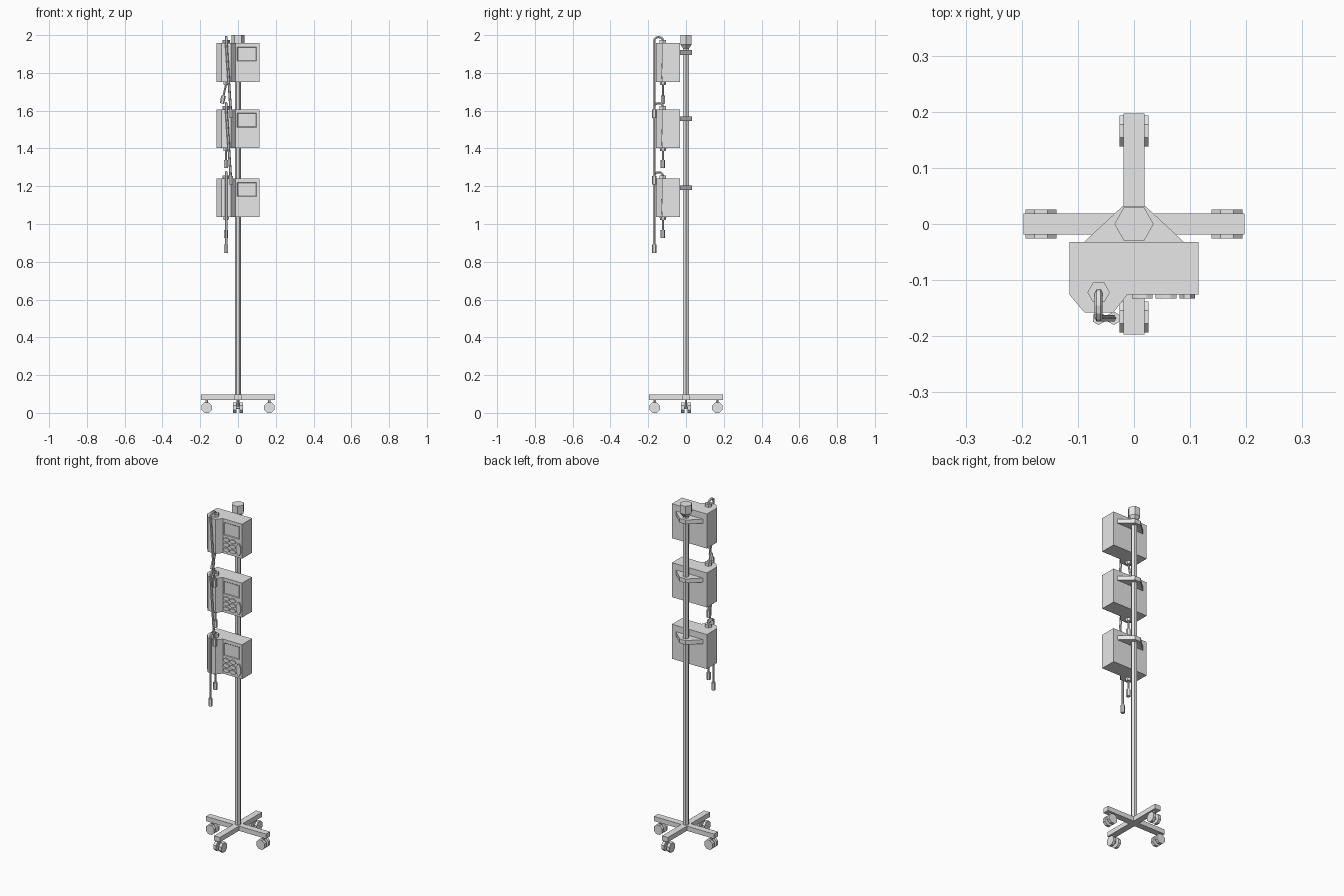
import bpy, bmesh, math
from mathutils import Vector

cube = bpy.data.objects.get("Cube")
if cube:
    bpy.data.objects.remove(cube, do_unlink=True)

GREY = (0.8, 0.8, 0.8, 1)
grey = bpy.data.materials.new("light grey")
grey.use_nodes = True
grey.diffuse_color = GREY
grey.node_tree.nodes["Principled BSDF"].inputs["Base Color"].default_value = GREY


def finish(name, bm):
    """Turn a bmesh into a grey, flat-shaded object."""
    bmesh.ops.recalc_face_normals(bm, faces=bm.faces)
    mesh = bpy.data.meshes.new(name)
    bm.to_mesh(mesh)
    bm.free()
    mesh.materials.append(grey)
    obj = bpy.data.objects.new(name, mesh)
    bpy.context.collection.objects.link(obj)
    return obj


def box(name, low, high):
    bm = bmesh.new()
    bmesh.ops.create_cube(bm, size=1)
    low, high = Vector(low), Vector(high)
    for v in bm.verts:
        v.co = (low + high) / 2 + v.co * (high - low)
    return finish(name, bm)


def prism(name, outline, z0, z1):
    """Extrude an outline in x and y from z0 to z1."""
    bm = bmesh.new()
    face = bm.faces.new([bm.verts.new((x, y, z0)) for x, y in outline])
    top = bmesh.ops.extrude_face_region(bm, geom=[face])["geom"]
    verts = [g for g in top if isinstance(g, bmesh.types.BMVert)]
    bmesh.ops.translate(bm, vec=(0, 0, z1 - z0), verts=verts)
    return finish(name, bm)


def rod(name, a, b, r0, r1=None, sides=6, turn=0.0):
    """Straight or tapered rod between two points."""
    a, b = Vector(a), Vector(b)
    bm = bmesh.new()
    bmesh.ops.create_cone(bm, cap_ends=True, segments=sides, radius1=r0,
                          radius2=r0 if r1 is None else r1, depth=(b - a).length)
    # first vertex on local x, plus an optional turn
    first = next(v for v in bm.verts if v.co.z < 0).co
    spin = turn - math.atan2(first.y, first.x)
    c, s = math.cos(spin), math.sin(spin)
    rot = Vector((0, 0, 1)).rotation_difference(b - a)
    for v in bm.verts:
        x, y, z = v.co
        v.co = (a + b) / 2 + rot @ Vector((c * x - s * y, s * x + c * y, z))
    return finish(name, bm)


def cable(name, points, radius):
    data = bpy.data.curves.new(name, "CURVE")
    data.dimensions = "3D"
    data.bevel_depth = radius
    data.bevel_resolution = 1
    data.use_fill_caps = True
    spline = data.splines.new("POLY")
    spline.use_smooth = False
    spline.points.add(len(points) - 1)
    for p, co in zip(spline.points, points):
        p.co = (*co, 1)
    data.materials.append(grey)
    bpy.context.collection.objects.link(bpy.data.objects.new(name, data))


# Base: crossed legs with a twin-wheel caster under each end
LEG, HALF = 0.197, 0.019
box("base_leg_across", (-LEG, -HALF, 0.069), (LEG, HALF, 0.097))
box("base_leg_along", (-HALF, -LEG, 0.069), (HALF, LEG, 0.097))
for i in range(4):
    angle = i * math.pi / 2
    out = Vector((round(math.cos(angle)), round(math.sin(angle)), 0))
    side = Vector((-out.y, out.x, 0))
    hub = out * 0.166 + Vector((0, 0, 0.028))
    rod(f"caster_stem_{i}", hub, hub + Vector((0, 0, 0.045)), 0.007)
    rod(f"caster_axle_{i}", hub - side * 0.012, hub + side * 0.012, 0.008)
    for s in (-1, 1):
        rod(f"caster_wheel_{i}_{s}", hub + side * s * 0.009, hub + side * s * 0.026,
            0.03, sides=8, turn=math.pi / 8)

# Pole and its flared cap
rod("pole", (0, 0, 0.075), (0, 0, 1.94), 0.017)
rod("pole_cap_neck", (0, 0, 1.93), (0, 0, 1.95), 0.018, 0.035)
rod("pole_cap", (0, 0, 1.95), (0, 0, 2.0), 0.035)

# Pump housing outline with its raised door on the right, and the pole clamp outline
HOUSING = [(-0.115, -0.032), (-0.115, -0.126), (-0.088, -0.158), (-0.037, -0.158),
           (-0.012, -0.126), (0.115, -0.126), (0.115, -0.032)]
CLAMP = [(-0.09, -0.033), (0.09, -0.033), (0.02, 0.032), (-0.02, 0.032)]
TX, TY, FY = -0.063, -0.122, -0.168


def pump(n, top, line_end, outlet_x, outlet_z):
    bottom = top - 0.205
    body = prism(f"pump_housing_{n}", HOUSING, bottom, top)

    # Shallow recessed screen with sloped walls
    cutter = box("screen_cutter", (-0.006, -0.128, top - 0.097), (0.099, -0.123, top - 0.018))
    cutter.hide_render = True
    middle = Vector((0.0465, 0, top - 0.0575))
    for v in cutter.data.vertices:
        if v.co.y > -0.125:
            v.co.x -= math.copysign(0.005, v.co.x - middle.x)
            v.co.z -= math.copysign(0.005, v.co.z - middle.z)
    cut = body.modifiers.new("screen", "BOOLEAN")
    cut.operation, cut.object, cut.solver = "DIFFERENCE", cutter, "EXACT"
    bpy.context.view_layer.objects.active = body
    bpy.ops.object.modifier_apply(modifier=cut.name)
    bpy.data.objects.remove(cutter, do_unlink=True)

    # Keypad: two columns of keys and one tall key, all straight-sided
    keys = [(x, top - z, 0.02, 0.012) for x in (0.0145, 0.057) for z in (0.119, 0.149, 0.179)]
    keys.append((0.095, top - 0.155, 0.015, 0.038))
    for k, (x, z, w, h) in enumerate(keys):
        key = rod(f"key_{n}_{k}", (0, 0, 0), (0, -0.009, 0), 1, sides=8, turn=math.pi / 8)
        for v in key.data.vertices:
            v.co = (x + v.co.x * w, -0.124 + v.co.y, z + v.co.z * h)

    # Pole clamp
    prism(f"pole_clamp_{n}", CLAMP, top - 0.062, top - 0.037)

    # Tube sockets above and below
    rod(f"upper_socket_{n}", (TX, TY, top - 0.01), (TX, TY, top + 0.017), 0.02)
    rod(f"lower_socket_{n}", (TX, TY, bottom + 0.01), (TX, TY, bottom - 0.016), 0.02, 0.014)

    # Feed line looping over the front and hanging to its connector
    end = Vector(line_end)
    arch = [Vector((TX, TY, top + 0.008))]
    for i in range(7):
        a = math.pi * i / 6
        arch.append(Vector((TX, (TY + FY) / 2 + 0.023 * math.cos(a),
                            top + 0.014 + 0.019 * math.sin(a))))
    cable(f"feed_line_{n}", arch + [end], 0.007)
    rod(f"feed_connector_{n}", end + Vector((0, 0, 0.045)), end, 0.012)

    # Short outlet line and connector
    tip = Vector((outlet_x, TY, outlet_z))
    start = Vector((TX, TY, bottom - 0.01))
    cable(f"outlet_line_{n}", [start, tip], 0.006)
    rod(f"outlet_connector_{n}", tip + (start - tip).normalized() * 0.042, tip, 0.012)


pump("top", 1.957, (-0.036, FY, 1.562), -0.085, 1.638)
pump("middle", 1.607, (-0.036, FY, 1.21), TX, 1.297)
pump("bottom", 1.241, (TX, FY, 0.847), TX, 0.927)
